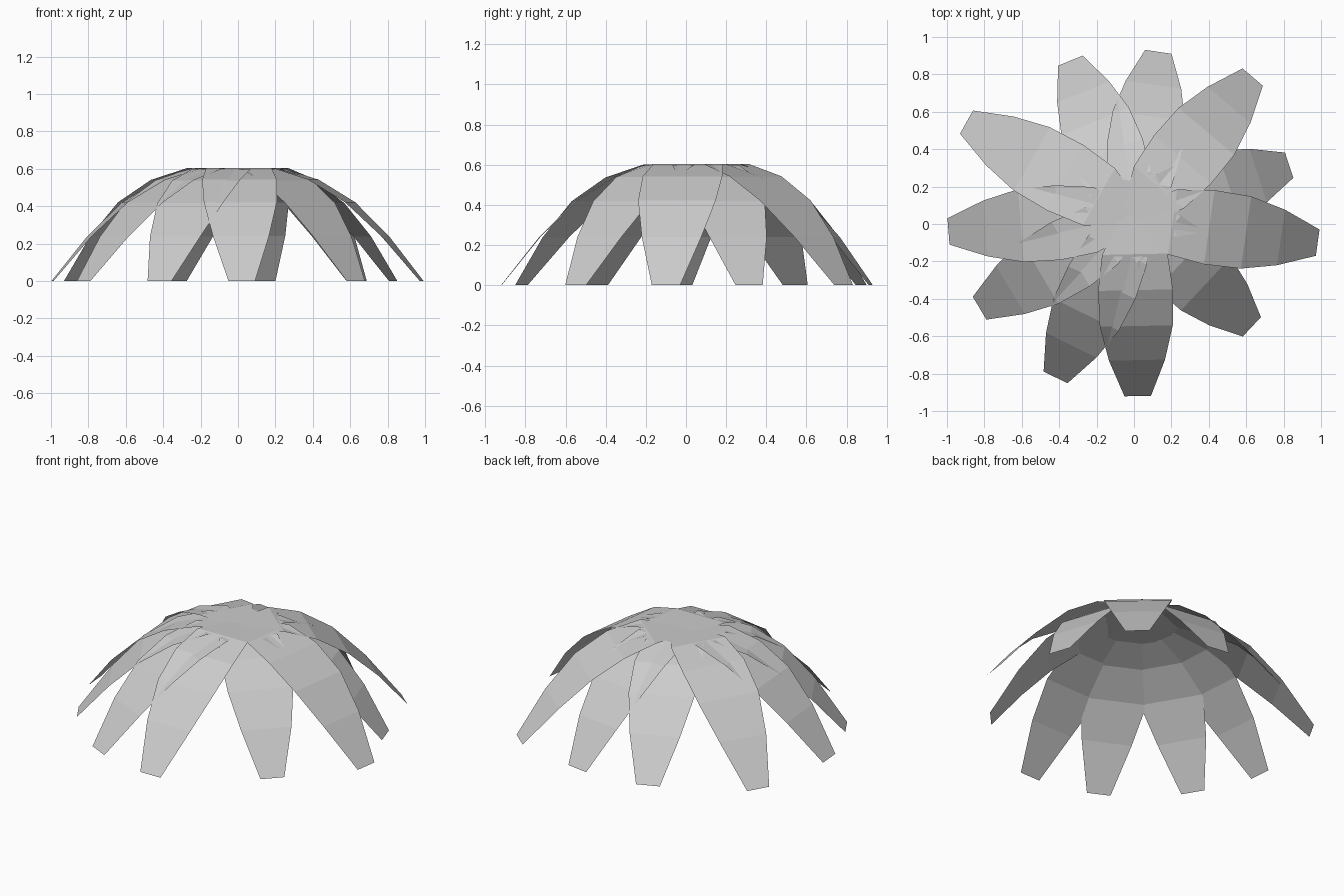
import bpy, math

if "Cube" in bpy.data.objects:
    bpy.data.objects.remove(bpy.data.objects["Cube"])

# One flat grey for the whole flower
grey = bpy.data.materials.new("petal grey")
grey.diffuse_color = (0.6, 0.6, 0.6, 1)
grey.use_nodes = True
grey.node_tree.nodes["Principled BSDF"].inputs["Base Color"].default_value = grey.diffuse_color

# Petal outline from hub to tip: fraction of length, half width, height
ROWS = [(0.0, 0.075, 0.598), (0.21, 0.175, 0.602), (0.41, 0.2, 0.54),
        (0.61, 0.195, 0.42), (0.8, 0.15, 0.24), (1.0, 0.071, 0.0)]

# Drooping petals: direction in degrees, length, small height lift at the hub
PETALS = [(-8.1, 0.992, 0.004), (18.3, 0.874, -0.004), (49.6, 0.979, 0.005),
          (81.6, 0.89, -0.001), (112.2, 0.90, -0.003), (150.6, 1.028, 0.002),
          (184.6, 0.995, 0.0), (210.7, 0.96, -0.002), (244.0, 0.957, -0.005),
          (271.2, 0.96, 0.003), (316.9, 0.863, -0.0035)]
HUB = (0.0, 0.04)


def petal(index, degrees, length, lift):
    a = math.radians(degrees)
    c, s = math.cos(a), math.sin(a)
    verts = []
    for t, half, z in ROWS:
        for side in (-half, half):
            r = t * length
            verts.append((HUB[0] + r * c - side * s,
                          HUB[1] + r * s + side * c,
                          z * (1 + lift)))
    faces = [(2 * i, 2 * i + 2, 2 * i + 3, 2 * i + 1)
             for i in range(len(ROWS) - 1)]
    mesh = bpy.data.meshes.new(f"petal_{index}")
    mesh.from_pydata(verts, [], faces)
    mesh.materials.append(grey)
    obj = bpy.data.objects.new(f"petal_{index}", mesh)
    bpy.context.collection.objects.link(obj)


for i, p in enumerate(PETALS, 1):
    petal(i, *p)
